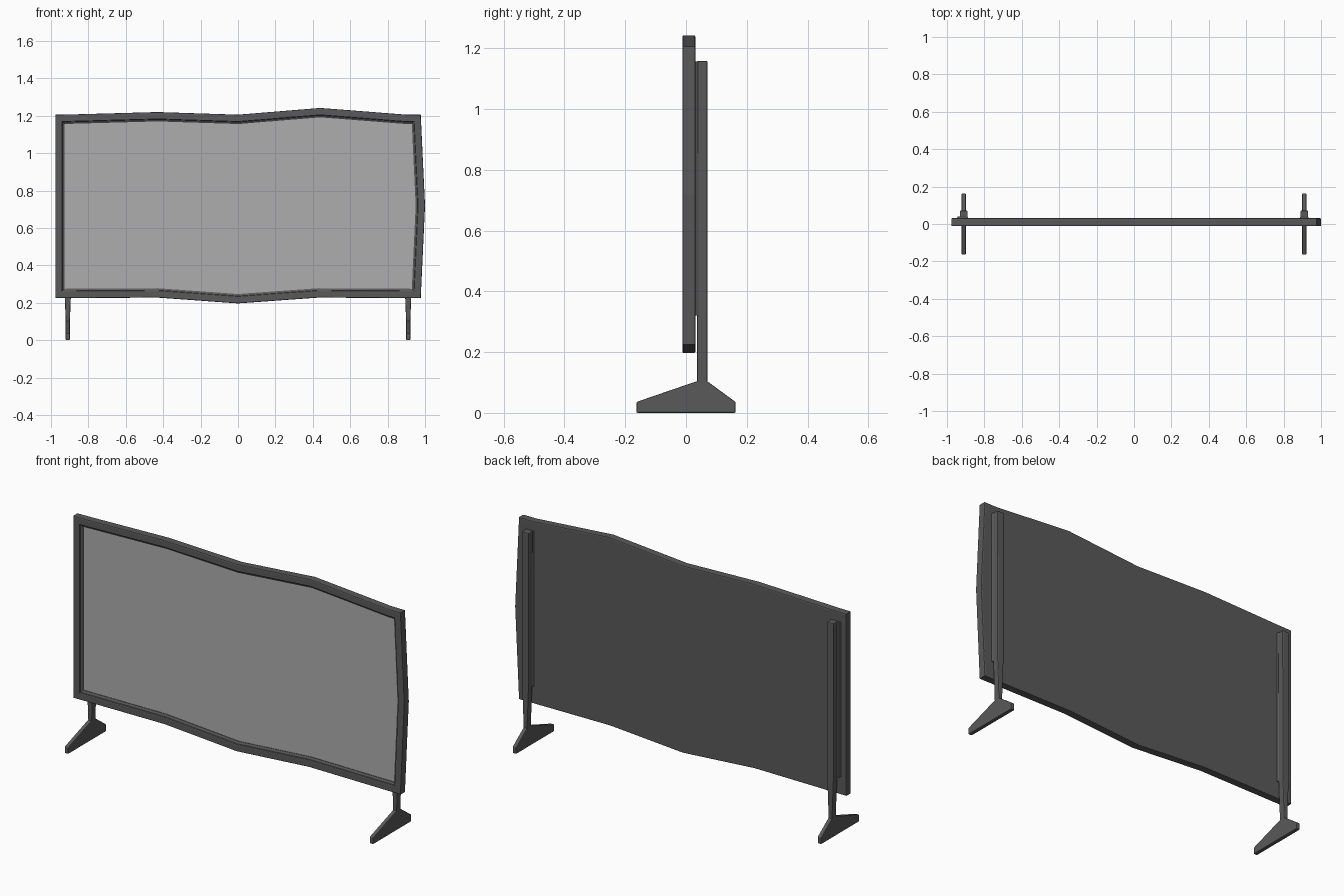
import bpy, bmesh
from mathutils import Vector

if "Cube" in bpy.data.objects:
    bpy.data.objects.remove(bpy.data.objects["Cube"])


def material(name, v):
    m = bpy.data.materials.new(name)
    m.diffuse_color = (v, v, v, 1)
    m.use_nodes = True
    m.node_tree.nodes["Principled BSDF"].inputs["Base Color"].default_value = m.diffuse_color
    return m


DARK = material("dark_grey", 0.1)
LIGHT = material("light_grey", 0.42)


def loft(name, rings, mat):
    """Skin a list of equal-length closed rings and cap both ends."""
    bm = bmesh.new()
    vs = [[bm.verts.new(p) for p in r] for r in rings]
    n = len(vs[0])
    for a, b in zip(vs, vs[1:]):
        for i in range(n):
            j = (i + 1) % n
            bm.faces.new((a[i], a[j], b[j], b[i]))
    bm.faces.new(vs[0][::-1])
    bm.faces.new(vs[-1])
    bmesh.ops.recalc_face_normals(bm, faces=bm.faces)
    me = bpy.data.meshes.new(name)
    bm.to_mesh(me)
    bm.free()
    me.materials.append(mat)
    ob = bpy.data.objects.new(name, me)
    bpy.context.collection.objects.link(ob)
    return ob


def bevel(ob, width):
    b = ob.modifiers.new("bevel", 'BEVEL')
    b.width, b.segments, b.limit_method = width, 2, 'ANGLE'


def inset(pts, d):
    """Mitred inward offset of a counter-clockwise outline."""
    out = []
    for i, p in enumerate(pts):
        a, b = Vector(pts[i - 1]), Vector(pts[(i + 1) % len(pts)])
        p = Vector(p)
        e, f = (p - a).normalized(), (b - p).normalized()
        n, m = Vector((-e.y, e.x)), Vector((-f.y, f.x))
        out.append(p + (n + m) * (d / (1 + n.dot(m))))
    return out


# Wavy frame outline (x, z), counter-clockwise seen from the front
OUTLINE = [(-0.977, 0.225), (-0.43, 0.228), (0, 0.197), (0.43, 0.228),
           (0.977, 0.225), (1.0, 0.72), (0.977, 1.206), (0.9, 1.206),
           (0.44, 1.242), (0, 1.206), (-0.43, 1.22), (-0.9, 1.207),
           (-0.977, 1.206)]


def ring(d, y):
    return [(p.x, y, p.y) for p in inset(OUTLINE, d)]


# Frame with closed back, chamfered rim and a stepped inner lip
SECTION = [(0.005, 0.031), (0.001, 0.029), (0, 0.025), (0, -0.006),
           (0.001, -0.01), (0.005, -0.012), (0.034, -0.012), (0.037, -0.01),
           (0.039, -0.004), (0.046, 0.0), (0.050, 0.002), (0.050, 0.010)]
loft("frame", [ring(d, y) for d, y in SECTION], DARK)

# Screen surface set into the frame
loft("screen", [ring(0.049, 0.011), ring(0.049, 0.005)], LIGHT)

# Stand: foot, tapering post and mounting strip on each side
FOOT = [(-0.163, 0), (0.163, 0), (0.163, 0.036), (0.07, 0.104),
        (0.035, 0.104), (-0.163, 0.036)]
for side, s in (("left", -1), ("right", 1)):
    x = 0.91 * s
    foot = loft(side + "_foot",
                [[(x + t, y, z) for y, z in FOOT] for t in (-0.011, 0.011)], DARK)
    bevel(foot, 0.004)

    post = loft(side + "_post",
                [[(x - w, 0.036, z), (x + w, 0.036, z),
                  (x + w, 0.071, z), (x - w, 0.071, z)]
                 for z, w in ((0.095, 0.011), (0.33, 0.02), (1.158, 0.021))], DARK)
    bevel(post, 0.005)

    outer = 0.038 if s < 0 else 0.026
    loft(side + "_mount",
         [[(x - 0.026 * s, 0.029, z), (x + outer * s, 0.029, z),
           (x + (outer - 0.006) * s, 0.041, z), (x - 0.02 * s, 0.041, z)]
          for z in (0.32, 1.156)], DARK)
